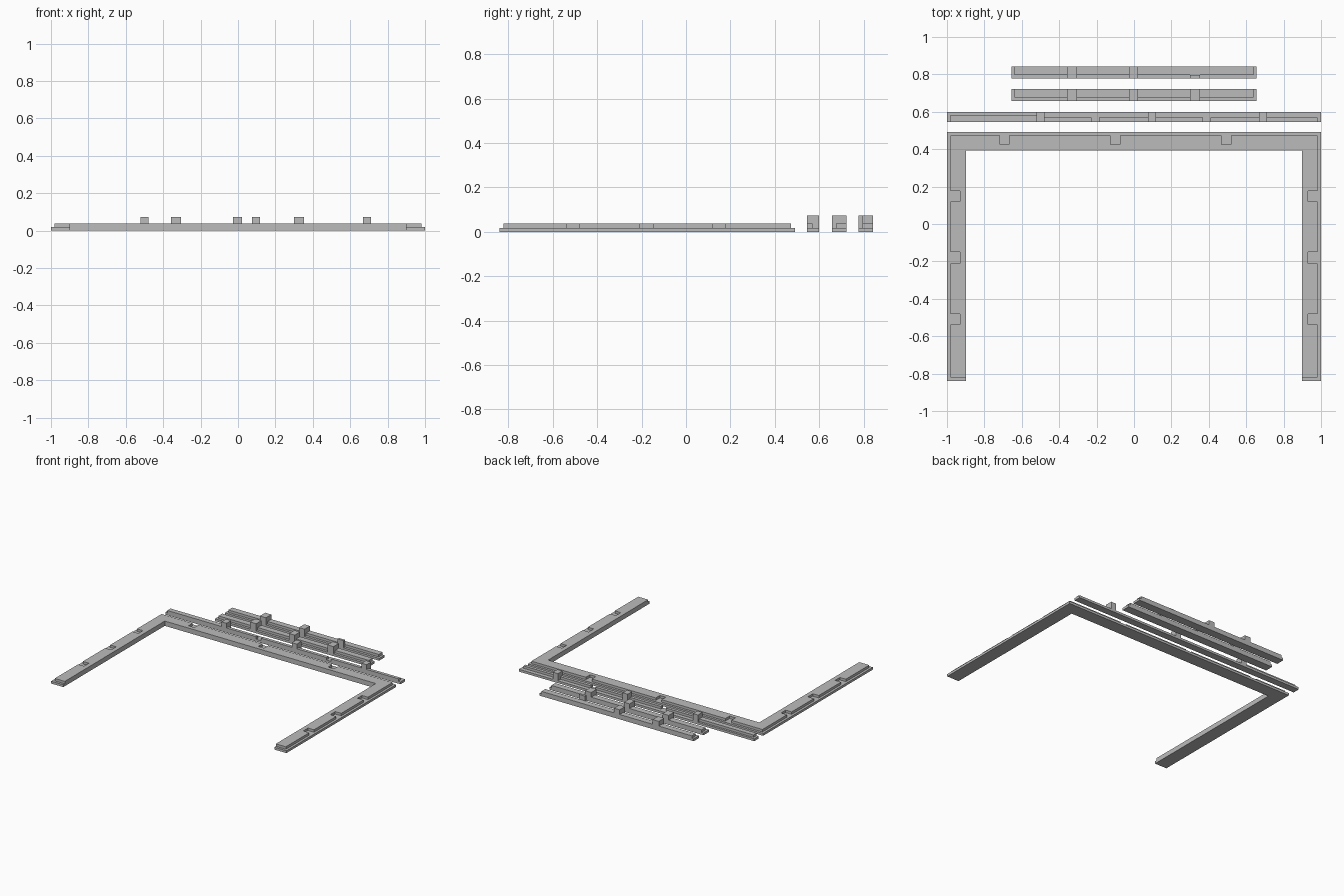
import bpy, bmesh, math

if "Cube" in bpy.data.objects:
    bpy.data.objects.remove(bpy.data.objects["Cube"])

LOW, MID, TALL = 0.018, 0.037, 0.073   # base, step and peg heights
Z = [0.0, LOW, MID, TALL]

grey = bpy.data.materials.new("plain grey")
grey.diffuse_color = (0.5, 0.5, 0.5, 1)
grey.use_nodes = True
grey.node_tree.nodes["Principled BSDF"].inputs["Base Color"].default_value = grey.diffuse_color


def stepped_part(name, layers):
    """Solid from (x0, x1, y0, y1, height) rectangles; later ones override earlier."""
    xs = sorted({v for r in layers for v in r[0:2]})
    ys = sorted({v for r in layers for v in r[2:4]})
    nx, ny, nz = len(xs) - 1, len(ys) - 1, len(Z) - 1

    def height(i, j):
        x, y, h = (xs[i] + xs[i + 1]) / 2, (ys[j] + ys[j + 1]) / 2, 0.0
        for x0, x1, y0, y1, top in layers:
            if x0 < x < x1 and y0 < y < y1:
                h = top
        return h

    solid = {(i, j, k) for i in range(nx) for j in range(ny) for k in range(nz)
             if height(i, j) > Z[k] + 1e-5}
    bm = bmesh.new()
    verts = {}

    def vert(c):
        if c not in verts:
            verts[c] = bm.verts.new((xs[c[0]], ys[c[1]], Z[c[2]]))
        return verts[c]

    # skin every cell side that has no solid neighbour
    for cell in sorted(solid):
        for axis in range(3):
            for side in (0, 1):
                n = list(cell)
                n[axis] += 2 * side - 1
                if tuple(n) in solid:
                    continue
                a, b = (axis + 1) % 3, (axis + 2) % 3
                ring = []
                for da, db in ((0, 0), (1, 0), (1, 1), (0, 1)):
                    c = list(cell)
                    c[axis] += side
                    c[a] += da
                    c[b] += db
                    ring.append(vert(tuple(c)))
                bm.faces.new(ring if side else ring[::-1])
    bmesh.ops.dissolve_limit(bm, angle_limit=math.radians(1),
                             verts=bm.verts, edges=bm.edges)
    mesh = bpy.data.meshes.new(name)
    bm.to_mesh(mesh)
    bm.free()
    mesh.materials.append(grey)
    bpy.context.collection.objects.link(bpy.data.objects.new(name, mesh))


# U-shaped frame: wide base, raised step set in from the outer edge
F, B, IX, IY, S = -0.84, 0.492, 0.897, 0.392, 0.018
frame = [(-1, 1, F, B, LOW),
         (-1 + S, 1 - S, F + S, B - S, MID),
         (-IX, IX, F, IY, 0.0)]
# sockets cut into the step
for y0, y1 in ((0.12, 0.176), (-0.21, -0.149), (-0.538, -0.48)):
    for x0, x1 in ((-1 + S, -0.931), (0.931, 1 - S)):
        frame.append((x0, x1, y0, y1, LOW))
for x in (-0.692, -0.1, 0.494):
    frame.append((x - 0.025, x + 0.025, 0.424, B - S, LOW))
stepped_part("frame", frame)

# long strip: step along the front, pegs and two notches
long_strip = [(-1, 1, 0.545, 0.6, LOW),
              (-0.982, -0.5, 0.545, 0.584, MID),
              (-0.5, 0.982, 0.545, 0.569, MID)]
for x in (-0.207, 0.39):
    long_strip.append((x - 0.02, x + 0.02, 0.545, 0.569, LOW))
for x in (-0.5, 0.097, 0.69):
    long_strip.append((x - 0.021, x + 0.021, 0.545, 0.6, TALL))
stepped_part("long_strip", long_strip)

# two short strips: step along the back, three pegs each
for name, y0, y1 in (("short_strip_inner", 0.657, 0.722),
                     ("short_strip_outer", 0.777, 0.842)):
    strip = [(-0.655, 0.655, y0, y1, LOW),
             (-0.639, 0.639, y0 + 0.019, y1, MID)]
    for x in (-0.332, -0.002, 0.326):
        half = 0.024 if abs(x) < 0.1 else 0.026
        # the last peg of the outer strip is only as deep as the ledge
        shallow = name.endswith("outer") and x > 0.1
        strip.append((x - half, x + half, y0, y0 + 0.019 if shallow else y1, TALL))
    stepped_part(name, strip)
